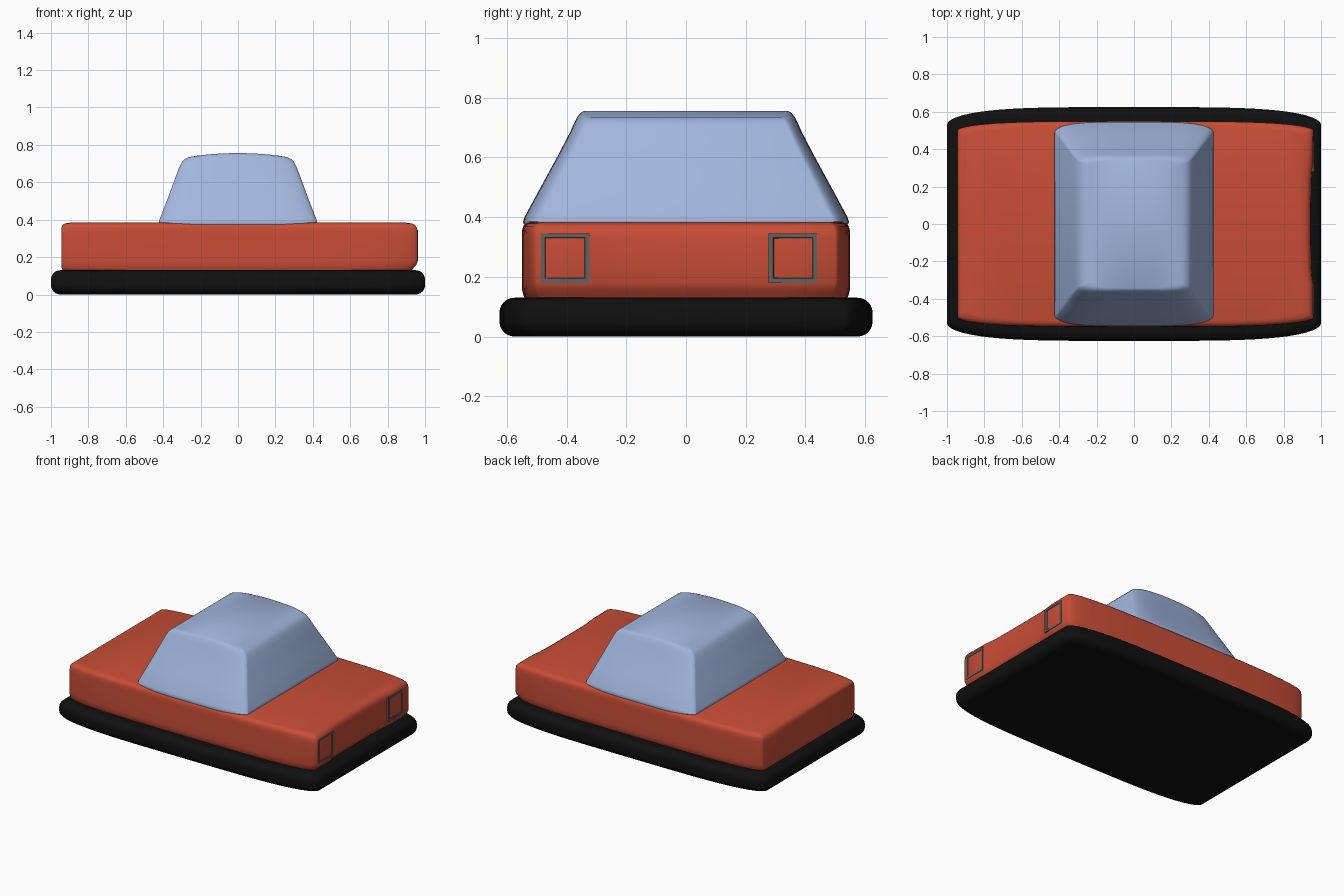
import bpy, bmesh, math
from math import sin, cos, pi

if "Cube" in bpy.data.objects:
    bpy.data.objects.remove(bpy.data.objects["Cube"])

def material(name, rgb):
    m = bpy.data.materials.new(name)
    m.diffuse_color = (*rgb, 1)
    m.use_nodes = True
    m.node_tree.nodes["Principled BSDF"].inputs["Base Color"].default_value = m.diffuse_color
    return m

BLACK = material("rubber_black", (0.005, 0.005, 0.005))
RED = material("paint_red", (0.58, 0.075, 0.037))
BLUE = material("glass_blue", (0.36, 0.47, 0.73))
GREY = material("lamp_grey", (0.12, 0.12, 0.12))

def outline(xl, xr, ye, ym, n=32):
    """Bowed long edge (y > 0), running from x = -xl to x = xr."""
    pts = []
    for i in range(n + 1):
        t = sin((i / n - 0.5) * pi)
        bow = math.sqrt(max(0, 1 - t ** 4))
        pts.append((t * (xr if t > 0 else xl), ye + (ym - ye) * bow))
    return pts

def finish(bm, name, mat, angle=40):
    bmesh.ops.recalc_face_normals(bm, faces=bm.faces)
    me = bpy.data.meshes.new(name)
    bm.to_mesh(me)
    bm.free()
    ob = bpy.data.objects.new(name, me)
    bpy.context.collection.objects.link(ob)
    me.materials.append(mat)
    bpy.ops.object.select_all(action='DESELECT')
    ob.select_set(True)
    bpy.context.view_layer.objects.active = ob
    bpy.ops.object.shade_smooth_by_angle(angle=math.radians(angle))
    return ob

def loft(name, levels, mat, dent=0.0, crown=0.0):
    """Stack outlines (z, x_left, x_right, y_end, y_mid); crown arches the roof."""
    bm = bmesh.new()
    rings = []
    zmin, zmax = levels[0][0], levels[-1][0]
    for z, xl, xr, ye, ym in levels:
        half = outline(xl, xr, ye, ym)
        if dent:
            # front panel is hollowed between the lamps
            for y, d in ((0.32, 0.15), (0.28, 0.6), (0.22, 0.9), (0.1, 1)):
                half.append((xr - dent * d, y))
        k = crown * ((z - zmin) / (zmax - zmin)) ** 6
        loop = half + [(x, -y) for x, y in reversed(half)]
        rings.append([bm.verts.new((x, y, z + k * (1 - (x / xr) ** 2))) for x, y in loop])
    n = len(rings[0])
    for a, b in zip(rings, rings[1:]):
        for i in range(n):
            j = (i + 1) % n
            bm.faces.new((a[i], a[j], b[j], b[i]))
    for r in (rings[0], rings[-1]):
        if dent:
            bm.faces.new(r)
        else:
            for i in range(n // 2 - 1):
                bm.faces.new((r[i], r[i + 1], r[n - 2 - i], r[n - 1 - i]))
    return finish(bm, name, mat)

# Bumper ring around the base, with a rounded edge
R, H = 0.05, 0.13
levels = []
for base, a0 in ((R, -90), (H - R, 0)):
    for k in range(7):
        a = math.radians(a0 + 15 * k)
        ins = R * (1 - cos(a))
        levels.append((base + R * sin(a), 1 - ins, 1 - ins, 0.53 - ins, 0.625 - ins))
loft("bumper", levels, BLACK)

# Body, tucked in at the lower front
loft("body", [
    (0.12, 0.935, 0.925, 0.48, 0.537),
    (0.14, 0.942, 0.937, 0.492, 0.545),
    (0.16, 0.945, 0.954, 0.497, 0.55),
    (0.18, 0.945, 0.961, 0.50, 0.55),
    (0.33, 0.945, 0.961, 0.50, 0.55),
    (0.355, 0.944, 0.957, 0.498, 0.549),
    (0.37, 0.939, 0.948, 0.493, 0.545),
    (0.379, 0.928, 0.932, 0.483, 0.536),
    (0.384, 0.90, 0.90, 0.465, 0.52)], RED, dent=0.014)

# Cabin, sloping in on all sides to an arched roof
loft("cabin", [
    (0.375, 0.42, 0.42, 0.485, 0.543),
    (0.385, 0.424, 0.424, 0.488, 0.546),
    (0.40, 0.42, 0.42, 0.483, 0.541),
    (0.50, 0.381, 0.381, 0.435, 0.487),
    (0.60, 0.344, 0.344, 0.385, 0.432),
    (0.68, 0.314, 0.314, 0.348, 0.388),
    (0.708, 0.300, 0.300, 0.336, 0.374),
    (0.724, 0.285, 0.285, 0.328, 0.364),
    (0.735, 0.262, 0.262, 0.320, 0.354),
    (0.741, 0.225, 0.225, 0.310, 0.342)], BLUE, crown=0.015)

# Square headlights with a recessed lens
for side, y in (("right", -0.405), ("left", 0.358)):
    bm = bmesh.new()
    bmesh.ops.create_cube(bm, size=1)
    for v in bm.verts:
        v.co = (0.932 + v.co.x * 0.062, y + v.co.y * 0.162, 0.263 + v.co.z * 0.166)
    front = max(bm.faces, key=lambda f: f.calc_center_median().x)
    bmesh.ops.inset_region(bm, faces=[front], thickness=0.02)
    bmesh.ops.inset_region(bm, faces=[front], thickness=0.008, depth=-0.012)
    finish(bm, "headlight_" + side, GREY, 20)
